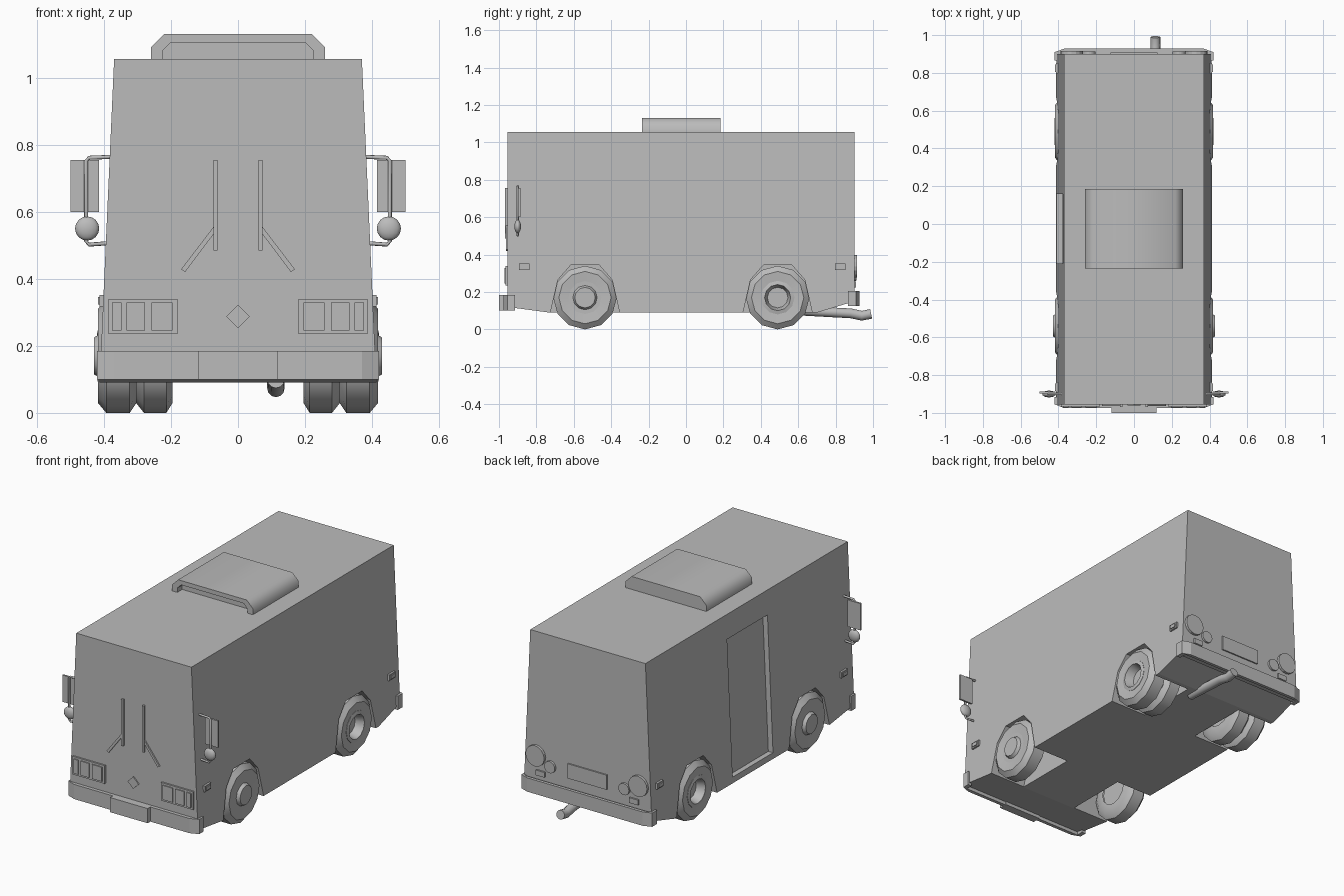
import bpy, bmesh, math
from mathutils import Vector, Matrix

old = bpy.data.objects.get("Cube")
if old:
    bpy.data.objects.remove(old, do_unlink=True)

grey = bpy.data.materials.new("plain grey")
grey.use_nodes = True
GREY = (0.5, 0.5, 0.5, 1)
grey.diffuse_color = GREY
grey.node_tree.nodes["Principled BSDF"].inputs["Base Color"].default_value = GREY

FRONT, BACK, ROOF, FLOOR = -0.955, 0.9, 1.055, 0.09


def half_width(z):
    return 0.413 - 0.045 * (z - FLOOR)


def finish(name, bm, smooth=0):
    bmesh.ops.recalc_face_normals(bm, faces=bm.faces)
    mesh = bpy.data.meshes.new(name)
    bm.to_mesh(mesh)
    bm.free()
    mesh.materials.append(grey)
    ob = bpy.data.objects.new(name, mesh)
    bpy.context.collection.objects.link(ob)
    if smooth:
        bpy.ops.object.select_all(action='DESELECT')
        ob.select_set(True)
        bpy.context.view_layer.objects.active = ob
        bpy.ops.object.shade_smooth_by_angle(angle=math.radians(smooth))
    return ob


def prism(name, pts, axis, a, b, smooth=0):
    """Extrude a 2D outline along an axis from a to b."""
    place = {'x': lambda p, t: (t, p[0], p[1]),
             'y': lambda p, t: (p[0], t, p[1]),
             'z': lambda p, t: (p[0], p[1], t)}[axis]
    bm = bmesh.new()
    lo = [bm.verts.new(place(p, a)) for p in pts]
    hi = [bm.verts.new(place(p, b)) for p in pts]
    bm.faces.new(lo)
    bm.faces.new(hi)
    n = len(pts)
    for i in range(n):
        j = (i + 1) % n
        bm.faces.new((lo[i], lo[j], hi[j], hi[i]))
    return finish(name, bm, smooth)


def box(name, x, y, z):
    return prism(name, [(x[0], z[0]), (x[1], z[0]), (x[1], z[1]), (x[0], z[1])], 'y', *y)


def disc(name, x, y, z, r, sides=16):
    pts = [(x + r * math.cos(math.tau * i / sides), z + r * math.sin(math.tau * i / sides))
           for i in range(sides)]
    return prism(name, pts, 'y', *y)


def lathe(name, profile, side, y, z, sides=12, smooth=40):
    """Spin (x, radius) points about a sideways axle."""
    bm = bmesh.new()
    vs = [bm.verts.new((side * x, y, z + r)) for x, r in profile]
    es = [bm.edges.new(p) for p in zip(vs, vs[1:])]
    bmesh.ops.spin(bm, geom=vs + es, cent=(0, y, z), axis=(1, 0, 0),
                   angle=math.tau, steps=sides, use_merge=True)
    bmesh.ops.remove_doubles(bm, verts=bm.verts, dist=0.0005)
    return finish(name, bm, smooth)


def tube(name, pts, r, sides=8):
    """Round pipe following a path, bent in mitred rings."""
    bm = bmesh.new()
    pts = [Vector(p) for p in pts]
    rings = []
    for i, p in enumerate(pts):
        d = (pts[min(i + 1, len(pts) - 1)] - pts[max(i - 1, 0)]).normalized()
        up = Vector((0, 1, 0)) if abs(d.y) < 0.6 else Vector((1, 0, 0))
        u = d.cross(up).normalized()
        v = d.cross(u)
        rings.append([bm.verts.new(p + r * (u * math.cos(math.tau * k / sides)
                                            + v * math.sin(math.tau * k / sides)))
                      for k in range(sides)])
    for a, b in zip(rings, rings[1:]):
        for k in range(sides):
            m = (k + 1) % sides
            bm.faces.new((a[k], a[m], b[m], b[k]))
    bm.faces.new(rings[0])
    bm.faces.new(rings[-1])
    return finish(name, bm, 50)


def cut(ob, cutter):
    mod = ob.modifiers.new("cut", 'BOOLEAN')
    mod.operation, mod.object, mod.solver = 'DIFFERENCE', cutter, 'EXACT'
    cutter.hide_render = True
    cutter.hide_set(True)
    bpy.context.view_layer.objects.active = ob
    bpy.ops.object.modifier_apply(modifier=mod.name)
    bpy.data.objects.remove(cutter, do_unlink=True)


# Body shell, tapering towards the roof
body = prism("body", [(FRONT, 0.12), (-0.73, FLOOR), (0.7, FLOOR), (BACK, 0.15),
                      (BACK, ROOF), (FRONT, ROOF)], 'x', -1, 1)
for v in body.data.vertices:
    v.co.x *= half_width(v.co.z)

# Wheel wells
arch = [(-0.19, 0), (-0.185, 0.09), (-0.145, 0.265), (-0.075, 0.345),
        (0.075, 0.345), (0.145, 0.265), (0.185, 0.09), (0.19, 0)]
AXLES = {"front": -0.54, "rear": 0.49}
for y in AXLES.values():
    for side in (-1, 1):
        cut(body, prism("well_cutter", [(y + a, z) for a, z in arch], 'x', side * 0.18, side * 0.6))

# Recessed side door, parallel to the sloping wall
door = box("door_cutter", (-0.6, 0), (-0.21, 0.16), (0.125, 0.915))
for v in door.data.vertices:
    if v.co.x > -0.1:
        v.co.x = 0.03 - half_width(v.co.z)
cut(body, door)

# Roof unit with an open front
unit = prism("roof_unit", [(-0.26, 1.05), (-0.26, 1.09), (-0.22, 1.13), (0.22, 1.13),
                           (0.26, 1.09), (0.26, 1.05)], 'y', -0.235, 0.185, 50)
cut(unit, prism("roof_unit_cutter", [(-0.225, 1.0), (-0.225, 1.08), (-0.2, 1.105), (0.2, 1.105),
                                     (0.225, 1.08), (0.225, 1.0)], 'y', -0.4, -0.19))


# Bumpers wrapped around the corners
def bumper(name, end, face, back, z):
    pts = [(-0.42, back), (-0.42, end), (-0.37, face), (0.37, face), (0.42, end), (0.42, back),
           (0.395, back), (0.395, end), (-0.395, end), (-0.395, back)]
    prism(name, pts, 'z', *z)


bumper("front_bumper", -0.955, -0.975, -0.915, (0.1, 0.185))
bumper("rear_bumper", 0.91, 0.928, 0.865, (0.125, 0.205))
box("front_bumper_centre", (-0.12, 0.12), (-1.0, -0.95), (0.1, 0.185))
box("rear_bumper_core", (-0.4, 0.4), (0.88, 0.915), (0.13, 0.2))
box("rear_plate", (-0.125, 0.125), (0.89, 0.908), (0.26, 0.345))
prism("front_badge", [(-0.035, 0.288), (0, 0.253), (0.035, 0.288), (0, 0.323)], 'y', -0.962, -0.95)

# Wheels: single at the front, double at the rear
TYRE = [(0, 0.088), (0, 0.14), (0.02, 0.17), (0.09, 0.17), (0.115, 0.14), (0.11, 0.088)]
FRONT_HUB = [(0.31, 0), (0.31, 0.09), (0.412, 0.09), (0.412, 0.065), (0.43, 0.055), (0.43, 0)]
REAR_HUB = [(0.21, 0), (0.21, 0.09), (0.415, 0.09), (0.42, 0.07), (0.37, 0.055), (0.37, 0)]
for side, label in ((-1, "right"), (1, "left")):
    for end, y in AXLES.items():
        lathe(f"{end}_tyre_{label}", [(0.303 + x, r) for x, r in TYRE], side, y, 0.17)
        lathe(f"{end}_hub_{label}", FRONT_HUB if end == "front" else REAR_HUB, side, y, 0.17)
    lathe(f"rear_inner_tyre_{label}", [(0.195 + x * 0.95, r) for x, r in TYRE], side,
          AXLES["rear"], 0.17)

    def span(a, b):
        return tuple(sorted((side * a, side * b)))

    # Headlight cluster: frame and three lamps
    for n, (x, z, y) in enumerate([((0.18, 0.387), (0.235, 0.34), -0.965),
                                   ((0.195, 0.258), (0.246, 0.329), -0.971),
                                   ((0.277, 0.332), (0.246, 0.329), -0.971),
                                   ((0.348, 0.376), (0.246, 0.329), -0.971)]):
        box(f"headlight_{'lamp' if n else 'frame'}_{label}_{n}", span(*x), (y, -0.95), z)

    # Wiper arm and blade
    box(f"wiper_blade_{label}", span(0.061, 0.073), (-0.968, -0.95), (0.485, 0.755))
    prism(f"wiper_arm_{label}", [(side * x, z) for x, z in
                                 ((0.073, 0.555), (0.17, 0.428), (0.158, 0.42), (0.073, 0.533))],
          'y', -0.963, -0.95)

    # Tail lights
    disc(f"tail_light_{label}", side * 0.33, (0.89, 0.915), 0.337, 0.06)
    disc(f"reverse_light_{label}", side * 0.238, (0.89, 0.912), 0.295, 0.034)
    box(f"rear_reflector_{label}", span(0.272, 0.328), (0.89, 0.91), (0.225, 0.255))

    # Side marker lamps
    for end, y in (("front", -0.865), ("rear", 0.825)):
        box(f"{end}_marker_{label}", span(0.38, 0.413), (y - 0.028, y + 0.028), (0.317, 0.352))
        box(f"{end}_marker_lens_{label}", span(0.38, 0.418), (y - 0.02, y + 0.02), (0.324, 0.345))

    # Mirror bracket, flat mirror and round mirror
    tube(f"mirror_bracket_{label}", [(side * x, -0.9, z) for x, z in
                                     ((0.375, 0.764), (0.445, 0.761), (0.453, 0.752),
                                      (0.453, 0.512), (0.445, 0.502), (0.39, 0.506))], 0.006)
    box(f"flat_mirror_{label}", span(0.415, 0.5), (-0.897, -0.886), (0.6, 0.755))
    bm = bmesh.new()
    bmesh.ops.create_uvsphere(bm, u_segments=16, v_segments=8, radius=0.036,
                              matrix=Matrix.Translation((side * 0.45, -0.9, 0.55))
                              @ Matrix.Diagonal((1, 0.5, 1, 1)))
    finish(f"round_mirror_{label}", bm, 50)

# Exhaust pipe
tube("exhaust", [(0.113, y, z) for y, z in ((0.62, 0.1), (0.8, 0.09), (0.88, 0.086),
                                            (0.94, 0.073), (0.99, 0.083))], 0.026, 12)
